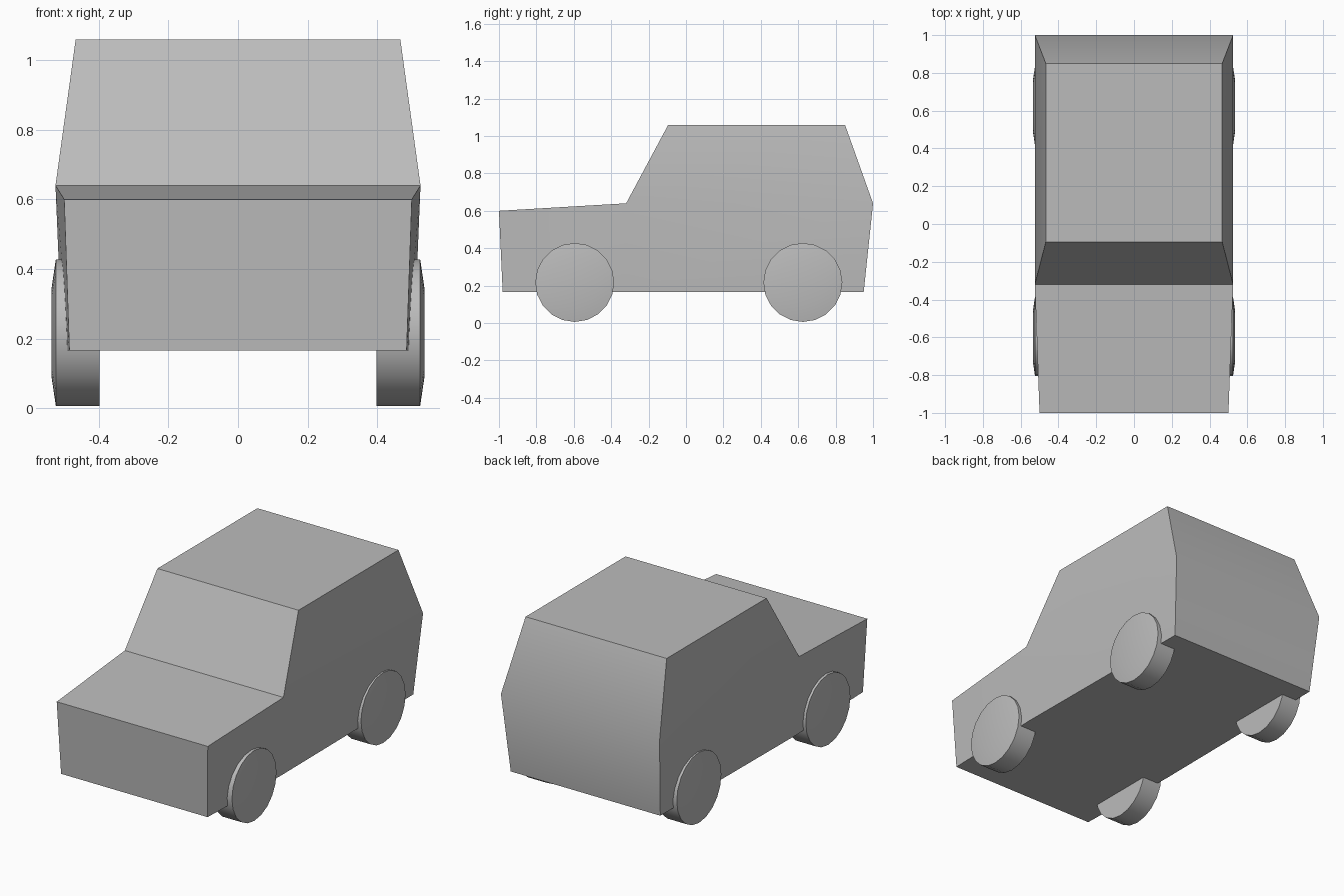
import bpy, bmesh, math
from mathutils import Matrix

if "Cube" in bpy.data.objects:
    bpy.data.objects.remove(bpy.data.objects["Cube"])

grey = bpy.data.materials.new("plain grey")
grey.use_nodes = True
colour = (0.5, 0.5, 0.5, 1)
grey.diffuse_color = colour
grey.node_tree.nodes["Principled BSDF"].inputs["Base Color"].default_value = colour


def finish(name, bm):
    """Turn a bmesh into a smooth-by-angle object."""
    bmesh.ops.recalc_face_normals(bm, faces=bm.faces)
    mesh = bpy.data.meshes.new(name)
    bm.to_mesh(mesh)
    bm.free()
    mesh.materials.append(grey)
    obj = bpy.data.objects.new(name, mesh)
    bpy.context.collection.objects.link(obj)
    bpy.ops.object.select_all(action='DESELECT')
    obj.select_set(True)
    bpy.context.view_layer.objects.active = obj
    bpy.ops.object.shade_smooth_by_angle(angle=math.radians(30))
    return obj


# Body: side profile points as (half width, y, z)
profile = {
    "nose_low": (0.485, -0.98, 0.165),
    "nose_top": (0.50, -1.0, 0.60),
    "cowl": (0.525, -0.32, 0.64),
    "roof_front": (0.467, -0.095, 1.06),
    "roof_back": (0.467, 0.85, 1.06),
    "tail_belt": (0.525, 1.0, 0.64),
    "tail_low": (0.495, 0.95, 0.165),
    "cowl_low": (0.505, -0.32, 0.165),
}
bm = bmesh.new()
left = {k: bm.verts.new(p) for k, p in profile.items()}
right = {k: bm.verts.new((-x, y, z)) for k, (x, y, z) in profile.items()}

# Side panels: bonnet, cabin and lower rear
panels = [("nose_low", "nose_top", "cowl", "cowl_low"),
          ("cowl", "roof_front", "roof_back", "tail_belt"),
          ("cowl_low", "cowl", "tail_belt", "tail_low")]
for side in (left, right):
    for panel in panels:
        bm.faces.new([side[k] for k in panel])

# Cross panels running around the profile
names = list(profile)
for a, b in zip(names, names[1:] + names[:1]):
    bm.faces.new((left[a], left[b], right[b], right[a]))
finish("body", bm)


# Wheels: drum with a shallow domed outer cap
def wheel(name, side, y):
    bm = bmesh.new()
    rings = []
    for x, r in ((0.398, 0.211), (0.524, 0.211), (0.536, 0.13)):
        ring = bmesh.ops.create_circle(
            bm, segments=20, radius=r, cap_ends=False,
            matrix=Matrix.Translation((side * x, y, 0.217)) @ Matrix.Rotation(math.pi / 2, 4, 'Y'))
        rings.append(ring["verts"])
    for inner, outer in zip(rings, rings[1:]):
        for i in range(20):
            j = (i + 1) % 20
            bm.faces.new((inner[i], inner[j], outer[j], outer[i]))
    bm.faces.new(rings[0])
    bm.faces.new(rings[-1])
    finish(name, bm)


for side, side_name in ((1, "left"), (-1, "right")):
    wheel("front_wheel_" + side_name, side, -0.595)
    wheel("rear_wheel_" + side_name, side, 0.625)
